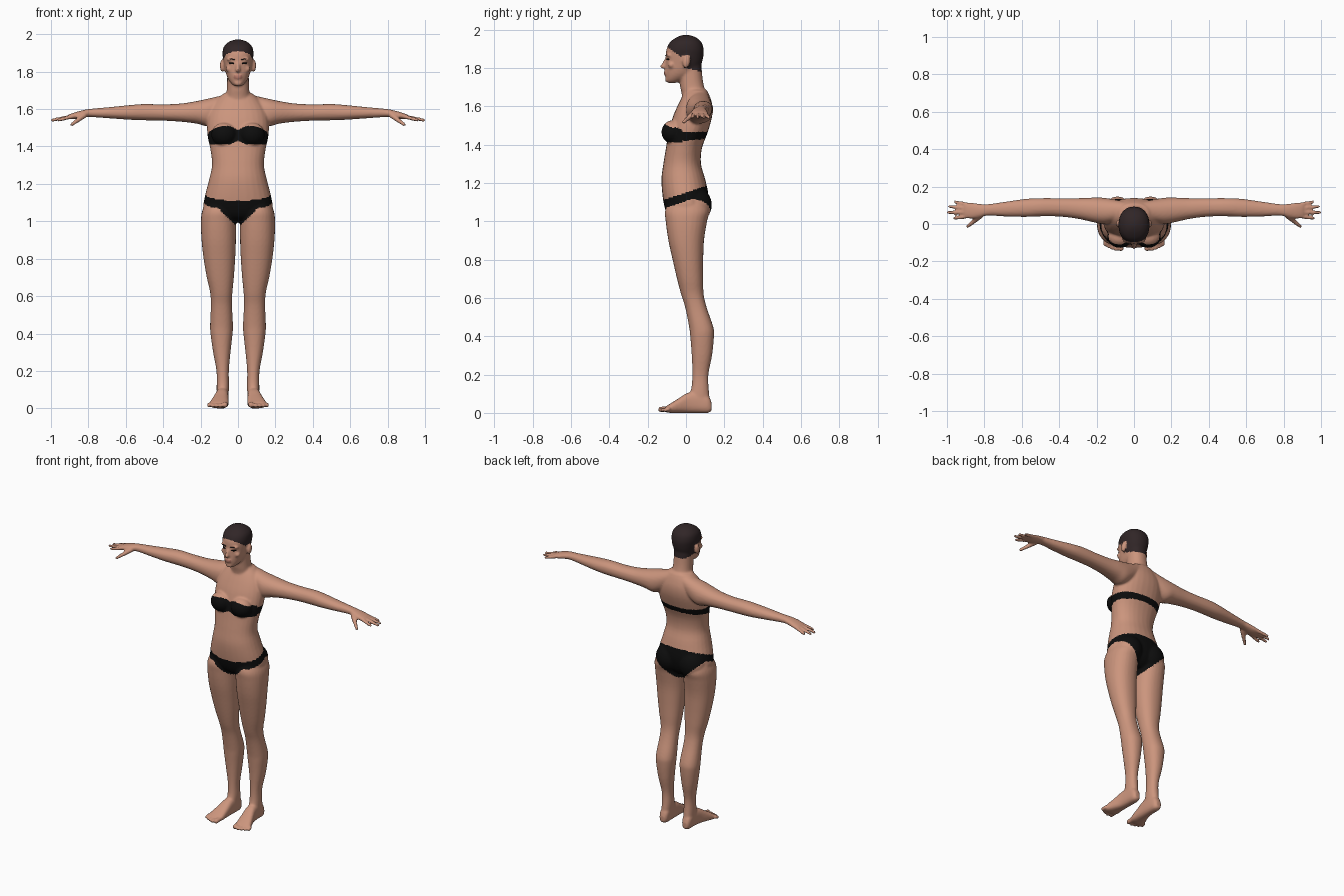
import bpy, bmesh, math
from mathutils import Vector, Matrix


def material(name, rgb):
    m = bpy.data.materials.new(name)
    m.diffuse_color = (*rgb, 1)
    return m


SKIN = material("skin", (0.60, 0.30, 0.205))
HAIR = material("dark hair", (0.030, 0.019, 0.020))
CLOTH = material("black cloth", (0.004, 0.004, 0.004))
LIP = material("lip", (0.50, 0.21, 0.155))


def skin_rings(bm, rings):
    """Join rings of points into a closed tube."""
    rings = [[bm.verts.new(p) for p in r] for r in rings]
    n = len(rings[0])
    for r, q in zip(rings, rings[1:]):
        for k in range(n):
            bm.faces.new((r[k], r[(k + 1) % n], q[(k + 1) % n], q[k]))
    bm.faces.new(rings[0][::-1])
    bm.faces.new(rings[-1])


def smooth_rows(rows, steps=4):
    """Catmull-Rom interpolation between cross-section rows."""
    out = []
    for i in range(len(rows) - 1):
        a, b, c, d = rows[max(i - 1, 0)], rows[i], rows[i + 1], rows[min(i + 2, len(rows) - 1)]
        for k in range(steps):
            t = k / steps
            out.append([0.5 * (2 * q + (r - p) * t + (2 * p - 5 * q + 4 * r - s) * t * t
                               + (3 * q - p - 3 * r + s) * t ** 3) for p, q, r, s in zip(a, b, c, d)])
    return out + [list(rows[-1])]


def loft(bm, axis, rows, side=1, power=2.2, n=28):
    """Skin oval rings; a row is (position, a0, a1, b0, b1) on the other two axes."""
    rings = []
    for t, a0, a1, b0, b1 in smooth_rows(rows):
        ring = []
        for k in range(n):
            c, s = math.cos(2 * math.pi * k / n), math.sin(2 * math.pi * k / n)
            a = (a0 + a1) / 2 + (a1 - a0) / 2 * math.copysign(abs(c) ** (2 / power), c)
            b = (b0 + b1) / 2 + (b1 - b0) / 2 * math.copysign(abs(s) ** (2 / power), s)
            x, y, z = {'x': (t, a, b), 'y': (a, t, b), 'z': (a, b, t)}[axis]
            ring.append((x * side, y, z))
        rings.append(ring)
    skin_rings(bm, rings)


def capsule(bm, mat, profile, n):
    """Rings of (height, radius) about z, placed by a matrix."""
    skin_rings(bm, [[mat @ Vector((r * math.cos(2 * math.pi * k / n), r * math.sin(2 * math.pi * k / n), h))
                     for k in range(n)] for h, r in profile])


def ball(bm, loc, radii, turn=Matrix.Identity(4), n=20):
    mat = Matrix.Translation(loc) @ turn @ Matrix.Diagonal((*radii, 1))
    capsule(bm, mat, [(-math.cos(math.pi * k / 12), max(0.02, math.sin(math.pi * k / 12))) for k in range(13)], n)


def limb(bm, p, q, r0, r1):
    """Tapered finger or toe with rounded tip ending at q."""
    p, q = Vector(p), Vector(q)
    d = q - p
    mat = Matrix.Translation(p) @ d.to_track_quat('Z', 'Y').to_matrix().to_4x4()
    tip = [(d.length - r1 + r1 * math.sin(a), r1 * math.cos(a)) for a in (0, 0.4, 0.8, 1.15, 1.45)]
    capsule(bm, mat, [(0, r0)] + tip, 12)


bm = bmesh.new()

# torso
loft(bm, 'z', [(z, -w, w, f, b) for z, w, f, b in (
    (0.995, 0.07, -0.04, 0.06), (1.02, 0.12, -0.085, 0.09), (1.06, 0.182, -0.108, 0.11),
    (1.13, 0.178, -0.122, 0.118), (1.22, 0.155, -0.128, 0.10), (1.30, 0.139, -0.118, 0.078),
    (1.38, 0.147, -0.105, 0.083), (1.46, 0.163, -0.092, 0.112), (1.54, 0.165, -0.07, 0.135),
    (1.60, 0.15, -0.045, 0.138), (1.65, 0.115, -0.02, 0.125), (1.685, 0.075, 0.0, 0.108))])
# neck
loft(bm, 'z', [(1.60, -0.08, 0.08, -0.02, 0.12), (1.66, -0.068, 0.068, -0.022, 0.11),
               (1.70, -0.06, 0.06, -0.03, 0.095), (1.75, -0.058, 0.058, -0.035, 0.086),
               (1.82, -0.058, 0.058, -0.04, 0.08)])
# head
loft(bm, 'z', [(z, -w, w, f, b) for z, w, f, b in (
    (1.722, 0.018, -0.092, -0.055), (1.735, 0.034, -0.104, -0.02), (1.76, 0.052, -0.107, 0.03),
    (1.79, 0.064, -0.108, 0.065), (1.83, 0.073, -0.106, 0.084), (1.87, 0.080, -0.105, 0.092),
    (1.90, 0.083, -0.101, 0.092), (1.935, 0.075, -0.083, 0.08), (1.96, 0.048, -0.048, 0.05),
    (1.972, 0.014, -0.015, 0.015))])
# nose, lips, chin
ball(bm, (0, -0.108, 1.828), (0.011, 0.013, 0.034), Matrix.Rotation(-0.42, 4, 'X'))
ball(bm, (0, -0.118, 1.808), (0.015, 0.017, 0.011))
ball(bm, (0, -0.106, 1.777), (0.024, 0.011, 0.007))
ball(bm, (0, -0.104, 1.766), (0.020, 0.011, 0.007))
ball(bm, (0, -0.096, 1.738), (0.022, 0.014, 0.014))

for s in (1, -1):
    # brow, cheek, ear
    ball(bm, (s * 0.034, -0.090, 1.866), (0.030, 0.014, 0.008))
    ball(bm, (s * 0.045, -0.076, 1.815), (0.022, 0.018, 0.018))
    ball(bm, (s * 0.084, 0.002, 1.832), (0.013, 0.019, 0.034), Matrix.Rotation(-0.15, 4, 'X'))
    # breast, buttock
    ball(bm, (s * 0.075, -0.068, 1.465), (0.068, 0.060, 0.062), n=32)
    ball(bm, (s * 0.085, 0.045, 1.085), (0.088, 0.090, 0.095), n=32)
    # leg
    loft(bm, 'z', [(1.14, 0.03, 0.155, -0.07, 0.09), (1.06, 0.012, 0.190, -0.108, 0.122),
                   (1.0, 0.010, 0.198, -0.106, 0.110), (0.9, 0.011, 0.195, -0.092, 0.094),
                   (0.8, 0.015, 0.184, -0.070, 0.090), (0.7, 0.022, 0.167, -0.047, 0.090),
                   (0.62, 0.030, 0.149, -0.026, 0.092), (0.55, 0.032, 0.145, -0.004, 0.108),
                   (0.45, 0.027, 0.149, 0.016, 0.142), (0.4, 0.029, 0.147, 0.022, 0.146),
                   (0.3, 0.040, 0.133, 0.030, 0.136), (0.2, 0.049, 0.115, 0.033, 0.117),
                   (0.12, 0.048, 0.114, 0.026, 0.119), (0.05, 0.052, 0.114, 0.0, 0.127)], s)
    # foot
    loft(bm, 'y', [(0.134, 0.068, 0.100, 0.012, 0.05), (0.115, 0.054, 0.112, 0.0, 0.09),
                   (0.06, 0.050, 0.116, 0.0, 0.11), (0.01, 0.050, 0.122, 0.0, 0.105),
                   (-0.04, 0.050, 0.138, 0.0, 0.075), (-0.08, 0.050, 0.152, 0.0, 0.05),
                   (-0.105, 0.056, 0.150, 0.003, 0.034)], s, 2.6)
    # toes
    for k, tip in enumerate((-0.146, -0.146, -0.140, -0.131, -0.119)):
        r = 0.015 if k == 0 else 0.0105
        x = 0.067 if k == 0 else 0.072 + 0.0205 * k
        limb(bm, (s * x, -0.085, 0.022), (s * (x + 0.003), tip, r + 0.002), r, r)
    # arm and palm
    loft(bm, 'x', [(0.03, 0.03, 0.115, 1.60, 1.690), (0.09, 0.015, 0.128, 1.55, 1.672),
                   (0.16, 0.0, 0.14, 1.510, 1.656), (0.22, 0.010, 0.141, 1.522, 1.643),
                   (0.30, 0.028, 0.138, 1.532, 1.630), (0.40, 0.040, 0.138, 1.538, 1.625),
                   (0.50, 0.041, 0.138, 1.540, 1.627), (0.58, 0.038, 0.134, 1.543, 1.621),
                   (0.68, 0.040, 0.120, 1.550, 1.611), (0.78, 0.045, 0.106, 1.557, 1.602),
                   (0.82, 0.036, 0.107, 1.555, 1.596), (0.87, 0.028, 0.114, 1.547, 1.583),
                   (0.905, 0.034, 0.112, 1.546, 1.571)], s)
    # fingers and thumb
    for y0, x1, y1 in ((0.103, 0.965, 0.120), (0.083, 0.995, 0.094),
                       (0.062, 1.003, 0.062), (0.042, 0.968, 0.029)):
        limb(bm, (s * 0.885, y0, 1.561), (s * x1, y1, 1.539), 0.0115, 0.009)
    limb(bm, (s * 0.82, 0.045, 1.568), (s * 0.895, -0.018, 1.512), 0.016, 0.0095)

bmesh.ops.recalc_face_normals(bm, faces=bm.faces)
mesh = bpy.data.meshes.new("body")
bm.to_mesh(mesh)
bm.free()
body = bpy.data.objects.new("body", mesh)
bpy.context.collection.objects.link(body)
bpy.context.view_layer.objects.active = body
body.select_set(True)

# fuse all parts into one soft skin
rm = body.modifiers.new("fuse", 'REMESH')
rm.mode, rm.voxel_size = 'VOXEL', 0.007
sm = body.modifiers.new("soften", 'SMOOTH')
sm.factor, sm.iterations = 0.5, 3
for name in ("fuse", "soften"):
    bpy.ops.object.modifier_apply(modifier=name)
mesh = body.data
mesh.materials.clear()
for m in (SKIN, HAIR, CLOTH, LIP):
    mesh.materials.append(m)


def colour_index(c):
    x, y, z = abs(c.x), c.y, c.z
    # hair cap above a sloping hairline, leaving the ears bare
    line = 1.84 - 0.7 * y if y < -0.012 else 1.80 - 0.25 * y
    ear = x > 0.077 and -0.025 < y < 0.026 and z < 1.868
    if z > line and not ear:
        return 1
    # lips
    if x < 0.022 and y < -0.09 and 1.761 < z < 1.783:
        return 3
    # bandeau top
    if 1.40 < z < 1.53 and x < 0.19:
        if y < -0.02:
            top = 1.468 + 0.042 * max(0, 1 - ((x - 0.07) / 0.095) ** 2)
            low = 1.412 + 0.018 * max(0, 1 - x / 0.04)
        else:
            top, low = 1.466, 1.42 + 0.1 * max(0, y)
        if low < z < top:
            return 2
    # briefs
    top = 1.15 + 0.33 * y
    low = min((0.965 if y < 0 else 0.945) + x, top - 0.045)
    return 2 if x < 0.22 and low < z < top else 0


mesh.shade_smooth()
for p in mesh.polygons:
    p.material_index = colour_index(p.center)

# eyes and eyebrows
for name, y, z, radii, tilt, mat in (("eye", -0.0945, 1.845, (0.017, 0.006, 0.0055), 0.05, CLOTH),
                                     ("eyebrow", -0.1000, 1.867, (0.021, 0.005, 0.0028), 0.12, HAIR)):
    for s, label in ((1, "left"), (-1, "right")):
        bm = bmesh.new()
        turn = Matrix.Rotation(s * 0.42, 4, 'Z') @ Matrix.Rotation(-s * tilt, 4, 'Y')
        ball(bm, (s * 0.034, y, z), radii, turn)
        bmesh.ops.recalc_face_normals(bm, faces=bm.faces)
        me = bpy.data.meshes.new(f"{label}_{name}")
        bm.to_mesh(me)
        bm.free()
        me.materials.append(mat)
        me.shade_smooth()
        bpy.context.collection.objects.link(bpy.data.objects.new(f"{label}_{name}", me))
